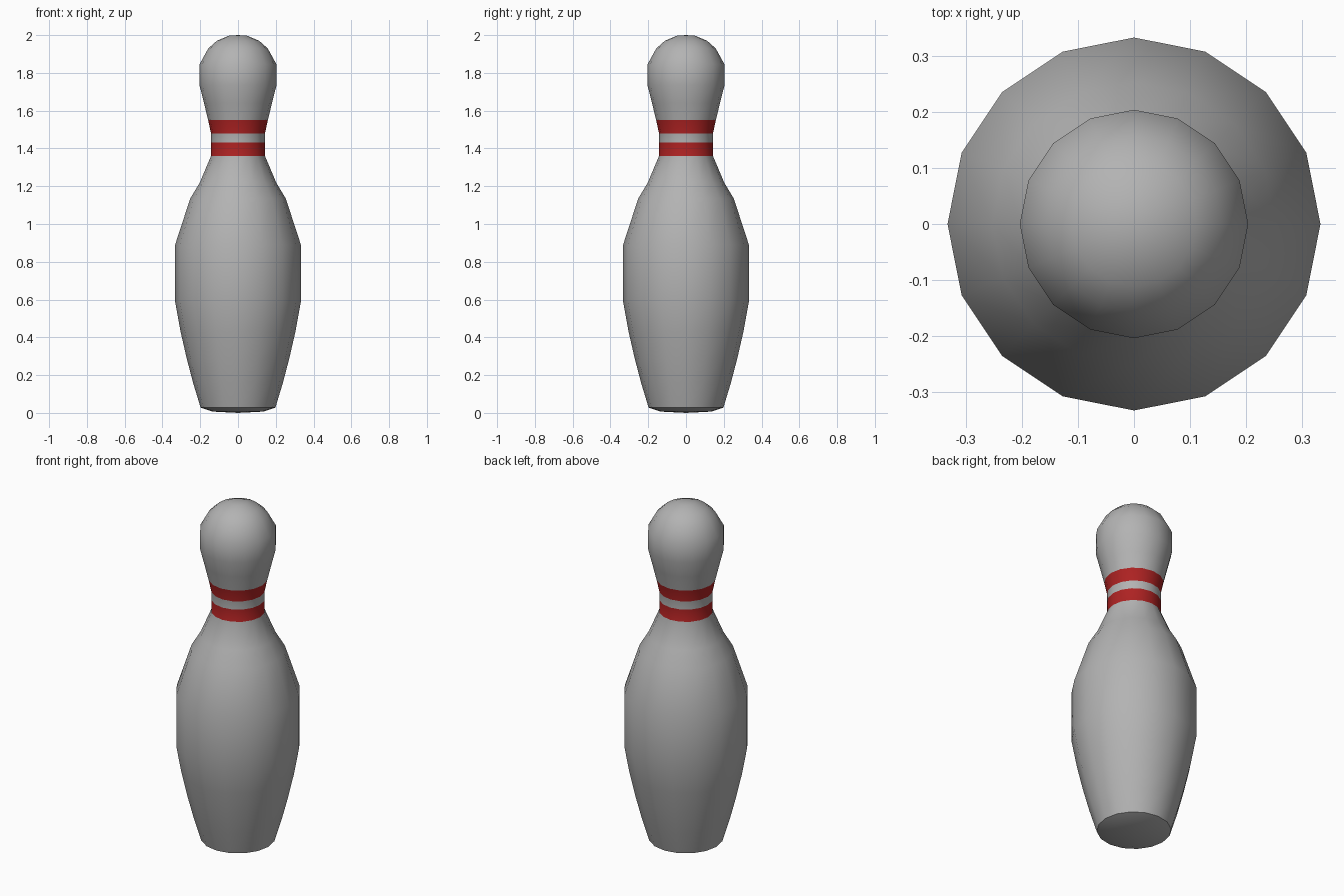
import bpy, bmesh, math

if "Cube" in bpy.data.objects:
    bpy.data.objects.remove(bpy.data.objects["Cube"])

SIDES = 16

def material(name, rgb):
    m = bpy.data.materials.new(name)
    m.diffuse_color = (*rgb, 1)
    m.use_nodes = True
    m.node_tree.nodes["Principled BSDF"].inputs["Base Color"].default_value = m.diffuse_color
    return m

# (radius, height) from the base centre to the top of the head
profile = [(0, 0), (0.135, 0.007), (0.198, 0.028),            # base
           (0.238, 0.16), (0.272, 0.29), (0.304, 0.43), (0.333, 0.59),
           (0.333, 0.89), (0.253, 1.135), (0.202, 1.22),      # belly, shoulder
           (0.143, 1.36), (0.143, 1.432),                     # lower stripe
           (0.143, 1.48), (0.158, 1.55),                      # upper stripe
           (0.18, 1.64), (0.204, 1.735), (0.204, 1.845),      # head
           (0.157, 1.93), (0.112, 1.97), (0.047, 1.997), (0, 2.0)]
stripes = [(1.36, 1.432), (1.48, 1.55)]

# Lathe the profile into rings, with a single vertex at each pole
bm = bmesh.new()
rings = []
for r, z in profile:
    n = SIDES if r else 1
    rings.append([bm.verts.new((r * math.cos(math.tau * i / SIDES),
                                r * math.sin(math.tau * i / SIDES), z))
                  for i in range(n)])
for a, b in zip(rings, rings[1:]):
    for i in range(SIDES):
        j = (i + 1) % SIDES
        quad = [a[i % len(a)], a[j % len(a)], b[j % len(b)], b[i % len(b)]]
        bm.faces.new(list(dict.fromkeys(quad)))

# Red stripes by height
for f in bm.faces:
    z = f.calc_center_median().z
    f.material_index = int(any(lo < z < hi for lo, hi in stripes))
bmesh.ops.recalc_face_normals(bm, faces=bm.faces[:])

mesh = bpy.data.meshes.new("bowling_pin")
bm.to_mesh(mesh)
bm.free()
mesh.materials.append(material("pin_grey_white", (0.45, 0.45, 0.45)))
mesh.materials.append(material("stripe_red", (0.42, 0.016, 0.016)))
pin = bpy.data.objects.new("bowling_pin", mesh)
bpy.context.collection.objects.link(pin)

# Smooth body, sharp base rim
bpy.context.view_layer.objects.active = pin
pin.select_set(True)
bpy.ops.object.shade_smooth_by_angle(angle=math.radians(40))
